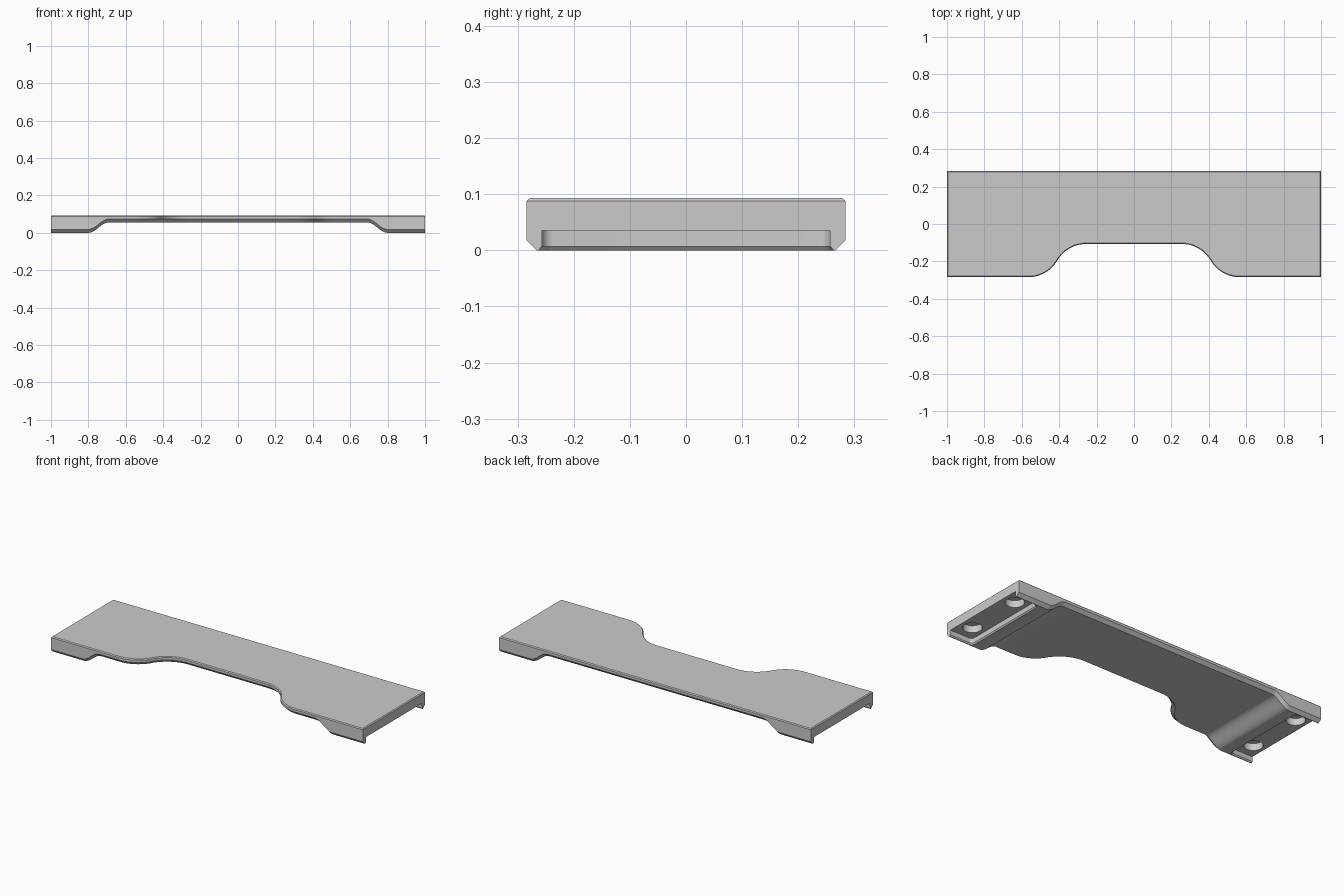
import bpy, bmesh, math
from mathutils import Vector

if "Cube" in bpy.data.objects:
    bpy.data.objects.remove(bpy.data.objects["Cube"], do_unlink=True)

HALF_Y, TOP = 0.284, 0.093
LOW, HIGH = 0.018, 0.005          # bottom and top chamfers
ARCH = 0.056                      # underside height between the feet
RADIUS, SWEEP = 0.18, math.radians(59.5)

grey = bpy.data.materials.new("light grey")
grey.use_nodes = True
grey.diffuse_color = (0.6, 0.6, 0.6, 1)
grey.node_tree.nodes["Principled BSDF"].inputs["Base Color"].default_value = (0.6, 0.6, 0.6, 1)


def make_object(name, bm):
    bmesh.ops.recalc_face_normals(bm, faces=bm.faces)
    mesh = bpy.data.meshes.new(name)
    bm.to_mesh(mesh)
    bm.free()
    mesh.materials.append(grey)
    obj = bpy.data.objects.new(name, mesh)
    bpy.context.collection.objects.link(obj)
    return obj


def underside(x):
    """Flat feet rising in a smooth S to the flat middle."""
    t = min(max((0.80 - abs(x)) / 0.11, 0), 1)
    return ARCH * (1 - math.cos(math.pi * t)) / 2


def loft(bm, rings):
    rows = [[bm.verts.new(p) for p in ring] for ring in rings]
    n = len(rows[0])
    for a, b in zip(rows, rows[1:]):
        for i in range(n):
            j = (i + 1) % n
            bm.faces.new((a[i], a[j], b[j], b[i]))
    return rows


# Front outline with inward normals, from the left end to the middle
def front_path():
    path = [(x, -HALF_Y, 0, 1) for x in [1, 0.9] + [0.80 - 0.11 * i / 12 for i in range(13)]]
    drop = RADIUS * (1 - math.cos(SWEEP))
    reach = RADIUS * math.sin(SWEEP)
    steps = 14
    for i in range(steps + 1):
        t = SWEEP * i / steps
        path.append((0.565 - RADIUS * math.sin(t), -HALF_Y + RADIUS * (1 - math.cos(t)),
                     math.sin(t), math.cos(t)))
    for i in range(steps - 1, -1, -1):
        t = SWEEP * i / steps
        path.append((0.565 - 2 * reach + RADIUS * math.sin(t),
                     -HALF_Y + 2 * drop - RADIUS * (1 - math.cos(t)),
                     math.sin(t), math.cos(t)))
    return path + [(-x, y, -nx, ny) for x, y, nx, ny in reversed(path)]


# Cross-section of the plate, chamfered along both long edges
def section(x, y, nx, ny):
    bx, tx = x + nx * LOW, x + nx * HIGH
    if abs(x) == 1:
        tx = x * (1 - HIGH)
    z = underside(x)
    return [(bx, y + ny * LOW, underside(bx)), (x, y, z + LOW), (x, y, TOP - HIGH),
            (tx, y + ny * HIGH, TOP), (tx, HALF_Y - HIGH, TOP), (x, HALF_Y, TOP - HIGH),
            (x, HALF_Y, z + LOW), (x, HALF_Y - LOW, z)]


bm = bmesh.new()
rows = loft(bm, [section(*p) for p in front_path()])
for end in (rows[0], rows[-1]):
    bm.faces.new([end[i] for i in (0, 1, 2, 5, 6, 7)])
    bm.faces.new([end[i] for i in (2, 3, 4, 5)])
plate = make_object("plate", bm)


# Outline of the end pocket: open outward, rounded inner corners
def pocket_ring(side, z, grow):
    r, inner, half = 0.02 + grow, 0.857 - grow, 0.257 + grow
    half_ring = [(1.1, half)]
    for i in range(7):
        t = math.pi / 2 * i / 6
        half_ring.append((inner + r - r * math.sin(t), half - r + r * math.cos(t)))
    ring = half_ring + [(x, -y) for x, y in reversed(half_ring)]
    return [(side * x, y, z) for x, y in ring]


def pocket_cutter(side):
    bm = bmesh.new()
    rows = loft(bm, [pocket_ring(side, 0.035, 0), pocket_ring(side, 0.007, 0),
                     pocket_ring(side, 0, 0.006), pocket_ring(side, -0.03, 0.006)])
    bm.faces.new(rows[0])
    bm.faces.new(rows[-1])
    return make_object("pocket_cutter", bm)


def hole_cutter(side, y):
    bm = bmesh.new()
    bmesh.ops.create_cone(bm, cap_ends=True, segments=40, radius1=0.05, radius2=0.05, depth=0.06)
    bmesh.ops.translate(bm, verts=bm.verts, vec=Vector((side * 0.93, y, 0.045)))
    return make_object("hole_cutter", bm)


cutters = []
for side in (1, -1):
    cutters.append(pocket_cutter(side))
    cutters += [hole_cutter(side, y) for y in (-0.167, 0.167)]

# Cut the pockets and blind holes, then discard the cutters
for cutter in cutters:
    cutter.hide_render = True
    cut = plate.modifiers.new("cut", 'BOOLEAN')
    cut.operation = 'DIFFERENCE'
    cut.solver = 'EXACT'
    cut.object = cutter
bpy.context.view_layer.update()
graph = bpy.context.evaluated_depsgraph_get()
result = bpy.data.meshes.new_from_object(plate.evaluated_get(graph))
plate.modifiers.clear()
plate.data = result
plate.data.materials.clear()
plate.data.materials.append(grey)
for face in plate.data.polygons:
    face.material_index = 0
for cutter in cutters:
    bpy.data.objects.remove(cutter, do_unlink=True)

bpy.ops.object.select_all(action='DESELECT')
plate.select_set(True)
bpy.context.view_layer.objects.active = plate
bpy.ops.object.shade_smooth_by_angle(angle=math.radians(25))
